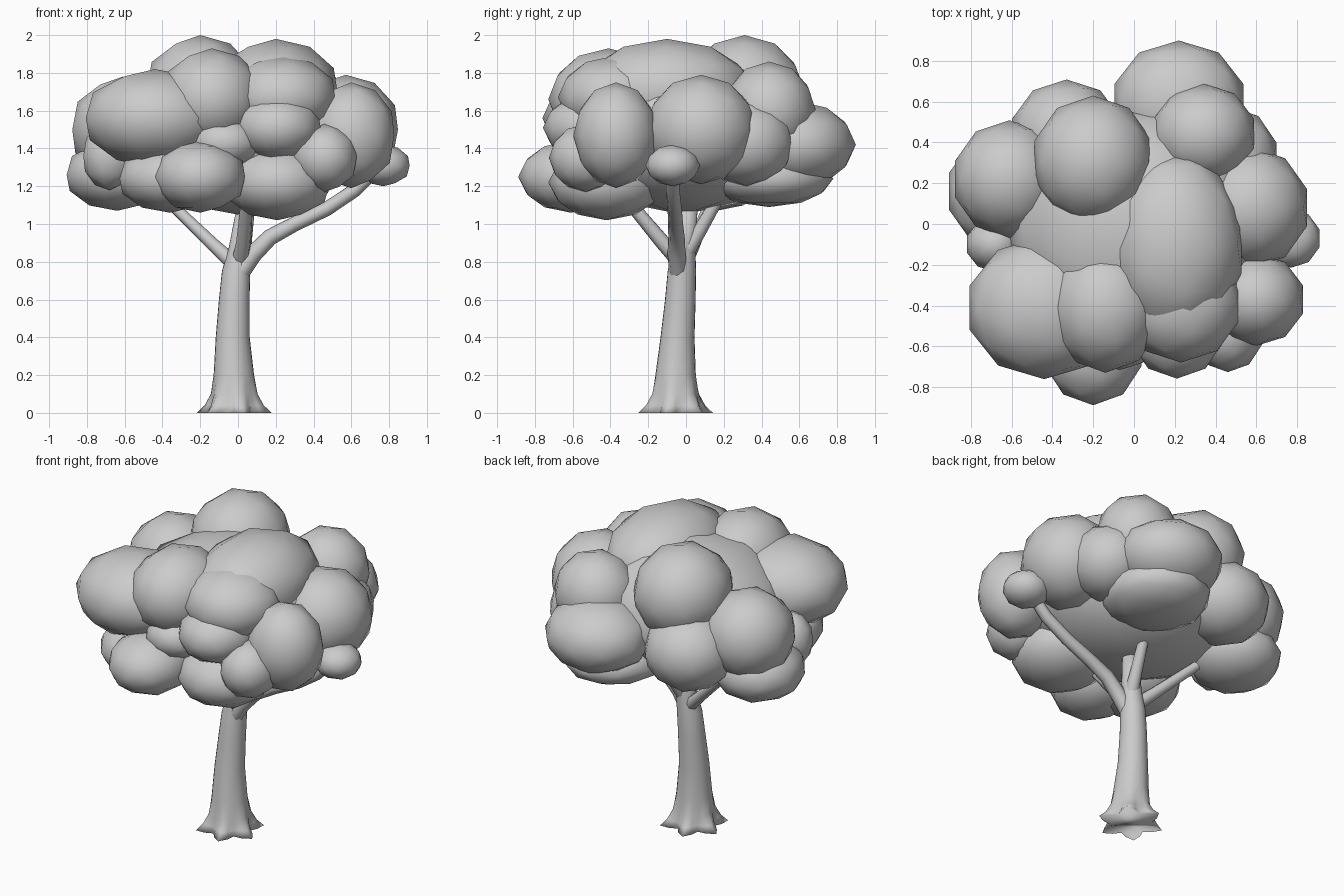
import bpy, bmesh, math
from mathutils import Matrix

# Leaf clumps: centre x, y, z and radii x, y, z
clumps = [
    [(0, -.02, 1.47), (.62, .6, .42)],        # core
    [(-.44, -.41, 1.56), (.37, .34, .26)],    # front left
    [(-.2, -.61, 1.25), (.24, .27, .19)],
    [(-.36, -.43, 1.24), (.27, .28, .18)],
    [(-.07, -.52, 1.43), (.19, .19, .14)],
    [(.21, -.42, 1.22), (.28, .3, .2)],       # front right
    [(.21, -.5, 1.51), (.23, .25, .18)],
    [(.23, -.38, 1.67), (.29, .29, .22)],
    [(.46, -.53, 1.35), (.17, .19, .18)],
    [(.6, -.37, 1.47), (.23, .22, .28)],      # right
    [(.57, .08, 1.5), (.28, .29, .29)],
    [(.77, -.07, 1.31), (.14, .14, .11)],
    [(.47, .32, 1.43), (.23, .25, .23)],
    [(.22, .59, 1.42), (.32, .3, .23)],       # back
    [(.34, .44, 1.6), (.25, .24, .26)],
    [(.2, .44, 1.24), (.31, .33, .15)],
    [(-.33, .43, 1.4), (.27, .27, .25)],
    [(-.61, .22, 1.5), (.27, .28, .28)],      # left
    [(-.64, .16, 1.26), (.27, .28, .19)],
    [(-.68, -.1, 1.36), (.14, .13, .18)],
    [(-.2, .31, 1.7), (.29, .31, .3)],        # top
    [(.2, -.1, 1.7), (.33, .45, .28)],
    [(-.14, -.41, 1.66), (.27, .31, .27)],
]


def finish(bm, name):
    mesh = bpy.data.meshes.new(name)
    bm.to_mesh(mesh)
    bm.free()
    mesh.shade_smooth()
    obj = bpy.data.objects.new(name, mesh)
    bpy.context.collection.objects.link(obj)
    return obj


# Canopy
bm = bmesh.new()
for (c, (rx, ry, rz)) in clumps:
    m = Matrix.Translation(c) @ Matrix.Diagonal((rx * 1.04, ry * 1.03, rz, 1))
    bmesh.ops.create_icosphere(bm, subdivisions=2, radius=1, matrix=m)
finish(bm, "canopy")

# Trunk with six-pointed root collar: x, y, z, radius, flare
rings = [(-.02, -.055, 0, .165, .24), (-.02, -.055, .04, .142, .14),
         (-.02, -.055, .1, .122, .05), (-.022, -.055, .2, .107, 0),
         (-.028, -.045, .4, .09, 0), (-.02, -.03, .6, .081, 0),
         (-.01, -.022, .75, .075, 0), (.01, -.01, .87, .06, 0),
         (.05, .02, 1.15, .045, 0)]
N = 24
bm = bmesh.new()
loops = []
for x, y, z, r, flare in rings:
    loop = []
    for i in range(N):
        t = 2 * math.pi * i / N
        a = t + math.radians(45)
        rr = r * (1 + flare * math.cos(6 * t))
        loop.append(bm.verts.new((x + rr * math.cos(a), y + rr * math.sin(a), z)))
    loops.append(loop)
for a, b in zip(loops, loops[1:]):
    for i in range(N):
        j = (i + 1) % N
        bm.faces.new((a[i], a[j], b[j], b[i]))
bm.faces.new(loops[-1])
bm.faces.new(loops[0][::-1])
finish(bm, "trunk")


# Branches: tapered tubes, each point x, y, z, radius
def branch(name, pts):
    cu = bpy.data.curves.new(name, 'CURVE')
    cu.dimensions = '3D'
    cu.bevel_depth = 1
    cu.bevel_resolution = 2
    cu.use_fill_caps = True
    sp = cu.splines.new('POLY')
    sp.points.add(len(pts) - 1)
    for p, (x, y, z, r) in zip(sp.points, pts):
        p.co = (x, y, z, 1)
        p.radius = r
    bpy.context.collection.objects.link(bpy.data.objects.new(name, cu))


branch("right_branch", [(.01, -.04, .74, .05), (.08, -.05, .84, .048), (.17, -.05, .93, .044),
                        (.3, -.055, 1, .04), (.47, -.06, 1.08, .038), (.62, -.07, 1.18, .037),
                        (.74, -.07, 1.3, .035)])
branch("left_branch", [(0, -.02, .77, .045), (-.13, .04, .89, .036), (-.37, .13, 1.12, .03)])
branch("front_branch", [(.01, -.03, .8, .045), (.03, -.13, .91, .04), (.05, -.33, 1.15, .032)])
branch("back_branch", [(.02, 0, .85, .045), (.04, .07, .96, .038), (.07, .19, 1.17, .032)])
